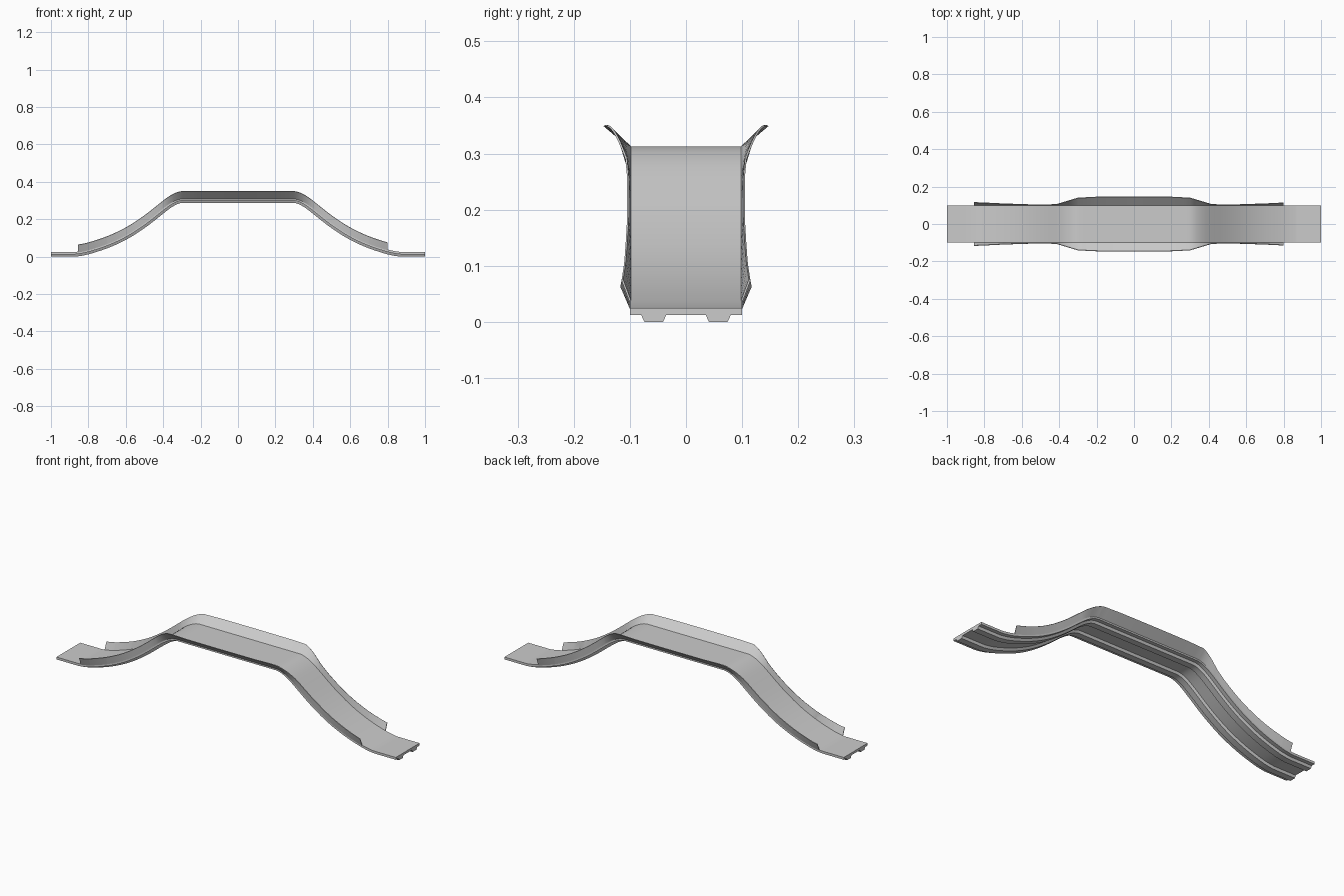
import bpy, bmesh, math
from mathutils import Vector

if "Cube" in bpy.data.objects:
    bpy.data.objects.remove(bpy.data.objects["Cube"])

# Half profile of the deck's top surface (x, z), from the centre to the foot
HALF = [(0, .313), (.27, .313), (.295, .313), (.325, .307), (.36, .290), (.40, .262),
        (.50, .183), (.60, .118), (.70, .071), (.80, .038), (.855, .027),
        (.88, .025), (.92, .025), (1, .025)]
# Outward lean of the side guard's rim against distance from the centre
LEAN = [(0, .047), (.2, .046), (.3, .041), (.35, .026), (.41, .008), (.45, .005),
        (.55, .005), (.7, .010), (.8, .015), (.9, .019)]


def lerp_table(table, x):
    for (x0, a), (x1, b) in zip(table, table[1:]):
        if x <= x1:
            return a + (b - a) * (x - x0) / (x1 - x0)
    return table[-1][1]


def smooth(points, steps=3):
    """Catmull-Rom curve through the points."""
    p = [Vector(q) for q in points]
    out = []
    for i in range(len(p) - 1):
        a, b, c, d = p[max(i - 1, 0)], p[i], p[i + 1], p[min(i + 2, len(p) - 1)]
        # keep straight runs straight
        n = 1 if abs(b.y - c.y) < 1e-6 else steps
        for k in range(n):
            t = k / n
            out.append(.5 * (2 * b + (c - a) * t + (2 * a - 5 * b + 4 * c - d) * t * t
                             + (3 * b - a - 3 * c + d) * t ** 3))
    return out + [p[-1]]


def loft(name, rings):
    """Skin a row of closed sections and cap both ends."""
    bm = bmesh.new()
    loops = [[bm.verts.new(co) for co in ring] for ring in rings]
    n = len(loops[0])
    for a, b in zip(loops, loops[1:]):
        for i in range(n):
            j = (i + 1) % n
            bm.faces.new((a[i], a[j], b[j], b[i]))
    bm.faces.new(loops[0])
    bm.faces.new(loops[-1])
    bmesh.ops.recalc_face_normals(bm, faces=bm.faces)
    mesh = bpy.data.meshes.new(name)
    bm.to_mesh(mesh)
    bm.free()
    obj = bpy.data.objects.new(name, mesh)
    bpy.context.collection.objects.link(obj)
    bpy.ops.object.select_all(action='DESELECT')
    obj.select_set(True)
    bpy.context.view_layer.objects.active = obj
    bpy.ops.object.shade_smooth_by_angle(angle=math.radians(30))
    return obj


half = smooth(HALF)
path = [Vector((-p.x, p.y)) for p in reversed(half[1:])] + half
table = [(p.x, p.y) for p in path]

# Deck: slab with two trapezoid ribs underneath, swept along the profile
right = [(.035, -.0125), (.041, -.025), (.074, -.025), (.080, -.0125), (.1, -.0125), (.1, 0)]
section = right + [(-y, d) for y, d in reversed(right)]
rings = []
for i, p in enumerate(path):
    if i in (0, len(path) - 1):
        normal = Vector((0, 1))
    else:
        u = (p - path[i - 1]).normalized()
        v = (path[i + 1] - p).normalized()
        t = (u + v).normalized()
        normal = Vector((-t.y, t.x)) / max(t.dot(u), .5)
    rings.append([(p.x + normal.x * d, y, p.y + normal.y * d) for y, d in section])
loft("deck", rings)

# Side guards: thin strips that flare outwards, most strongly on the level top
X0, X1, HEIGHT = -.855, .80, .038
xs = {x for x, z in table if X0 + .005 < x < X1 - .005}
xs |= {s * a for s in (-1, 1) for a, f in LEAN if X0 < s * a < X1}
xs = sorted(xs | {X0, X1})
for side, name in ((-1, "front_guard"), (1, "back_guard")):
    rings = []
    for x in xs:
        z, f = lerp_table(table, x), lerp_table(LEAN, abs(x))
        rings.append([(x, side * .098, z), (x, side * .1, z - .004),
                      (x, side * (.1 + f), z + HEIGHT - .002),
                      (x, side * (.097 + f), z + HEIGHT)])
    loft(name, rings)
